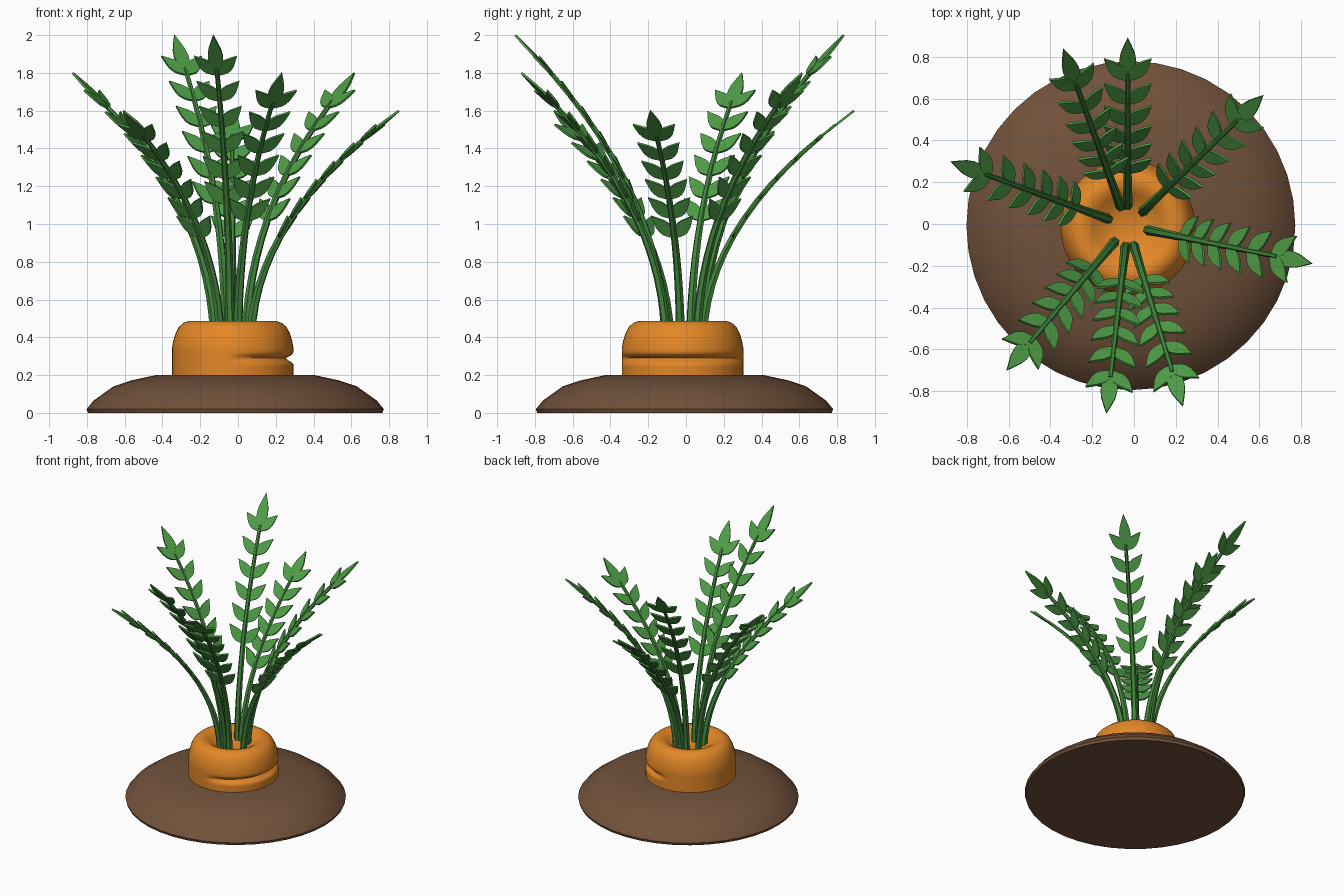
import bpy, bmesh, math
from mathutils import Vector

cube = bpy.data.objects.get("Cube")
if cube:
    bpy.data.objects.remove(cube, do_unlink=True)


def material(name, rgb):
    m = bpy.data.materials.new(name)
    m.use_nodes = True
    m.diffuse_color = (*rgb, 1)
    bsdf = m.node_tree.nodes["Principled BSDF"]
    bsdf.inputs["Base Color"].default_value = (*rgb, 1)
    bsdf.inputs["Roughness"].default_value = 0.8
    return m


SOIL = material("soil brown", (0.165, 0.083, 0.043))
ORANGE = material("root orange", (0.77, 0.245, 0.02))
LEAF = material("leaf green", (0.075, 0.33, 0.06))
STEM = material("stem green", (0.055, 0.24, 0.045))


def add_object(name, data, mat, loc=(0, 0, 0)):
    ob = bpy.data.objects.new(name, data)
    ob.location = loc
    data.materials.append(mat)
    bpy.context.collection.objects.link(ob)
    return ob


def mesh_object(name, bm, mat, loc=(0, 0, 0), smooth=None):
    bmesh.ops.recalc_face_normals(bm, faces=bm.faces)
    me = bpy.data.meshes.new(name)
    bm.to_mesh(me)
    bm.free()
    ob = add_object(name, me, mat, loc)
    if smooth:
        bpy.ops.object.select_all(action="DESELECT")
        ob.select_set(True)
        bpy.context.view_layer.objects.active = ob
        bpy.ops.object.shade_smooth_by_angle(angle=math.radians(smooth))
    return ob


def lathe(profile, sides, shape=lambda r, z, a: r):
    """Turn (radius, height) points round z, closing both ends."""
    bm = bmesh.new()
    rings = []
    for r, z in profile:
        ring = []
        for i in range(sides):
            a = math.tau * i / sides
            q = shape(r, z, a)
            ring.append(bm.verts.new((q * math.cos(a), q * math.sin(a), z)))
        rings.append(ring)
    for low, high in zip(rings, rings[1:]):
        for i in range(sides):
            j = (i + 1) % sides
            bm.faces.new((low[i], low[j], high[j], high[i]))
    bm.faces.new(rings[0][::-1])
    bm.faces.new(rings[-1])
    return bm


# Soil mound
mound = [(0.78, 0), (0.787, 0.02), (0.75, 0.065), (0.645, 0.14), (0.55, 0.172), (0.42, 0.2), (0.2, 0.203)]
mesh_object("soil_mound", lathe(mound, 40), SOIL, (-0.015, -0.008, 0), 50)


# Root crown with a dished top and a crease on one side
def crease(r, z, a):
    return r - 0.04 * math.exp(-((z - 0.288) / 0.016) ** 2) * max(0, math.cos(a)) ** 0.5


side = [(0.322, 0.15 + 0.01 * i) for i in range(20)]
crown = side + [(0.315, 0.38), (0.303, 0.42), (0.285, 0.455), (0.26, 0.477), (0.23, 0.487),
                (0.2, 0.484), (0.165, 0.465), (0.13, 0.437), (0.08, 0.418), (0.02, 0.41)]
mesh_object("root_crown", lathe(crown, 48, crease), ORANGE, (-0.028, -0.018, 0), 60)

# Leaf fronds
CENTRE = Vector((-0.03, -0.01, 0))
BASE_Z = 0.41
STEM_END = 0.89
PAIRS = 6


def frond_point(t, angle, top):
    r = 0.1 + 0.8 * (0.1 * t + 0.9 * t ** 2.15)
    return CENTRE + Vector((r * math.cos(angle), r * math.sin(angle), BASE_Z + (top - BASE_Z) * t))


OUTLINE = [(0, 0.12), (0.12, 0.3), (0.27, 0.47), (0.42, 0.5), (0.6, 0.42), (0.8, 0.22)]


def add_leaf(bm, base, along, across, length, width, thick=0.012):
    """Add a thin pointed leaf blade."""
    normal = along.cross(across).normalized() * thick / 2
    edge = OUTLINE + [(1, 0)] + [(u, -v) for u, v in reversed(OUTLINE)]
    points = [base + along * u * length + across * v * width for u, v in edge]
    front = [bm.verts.new(p + normal) for p in points]
    back = [bm.verts.new(p - normal) for p in points]
    bm.faces.new(front)
    bm.faces.new(back[::-1])
    for i in range(len(points)):
        j = (i + 1) % len(points)
        bm.faces.new((front[i], back[i], back[j], front[j]))


def add_frond(index, degrees, top):
    angle = math.radians(degrees)
    # Tapered stem
    curve = bpy.data.curves.new(f"stem_{index}", "CURVE")
    curve.dimensions = "3D"
    curve.bevel_depth = 0.025
    curve.bevel_resolution = 1
    curve.use_fill_caps = True
    steps = 12
    spline = curve.splines.new("POLY")
    spline.points.add(steps)
    spline.use_smooth = False
    for i, p in enumerate(spline.points):
        p.co = (*frond_point(STEM_END * i / steps, angle, top), 1)
        p.radius = 1 - 0.5 * i / steps
    add_object(f"stem_{index}", curve, STEM)

    # Paired leaves and one end leaf
    bm = bmesh.new()
    across = Vector((-math.sin(angle), math.cos(angle), 0))
    for k in range(PAIRS):
        t = 0.44 + 0.43 * k / (PAIRS - 1)
        base = frond_point(t, angle, top)
        tangent = (frond_point(t + 0.02, angle, top) - base).normalized()
        for s in (-1, 1):
            turn = s * math.radians(42)
            along = tangent * math.cos(turn) + across * math.sin(turn)
            wide = across * math.cos(turn) - tangent * math.sin(turn)
            add_leaf(bm, base, along, wide, 0.17, 0.075)
    base = frond_point(STEM_END - 0.01, angle, top)
    reach = frond_point(1, angle, top) - base
    add_leaf(bm, base, reach.normalized(), across, reach.length, 0.08)
    mesh_object(f"leaves_{index}", bm, LEAF)


HEIGHTS = (1.8, 1.6, 2.0)
for n, deg in enumerate((44, 90, 110, 160, 230, 263.5, 287, 348.5)):
    add_frond(n + 1, deg, HEIGHTS[n % 3])
